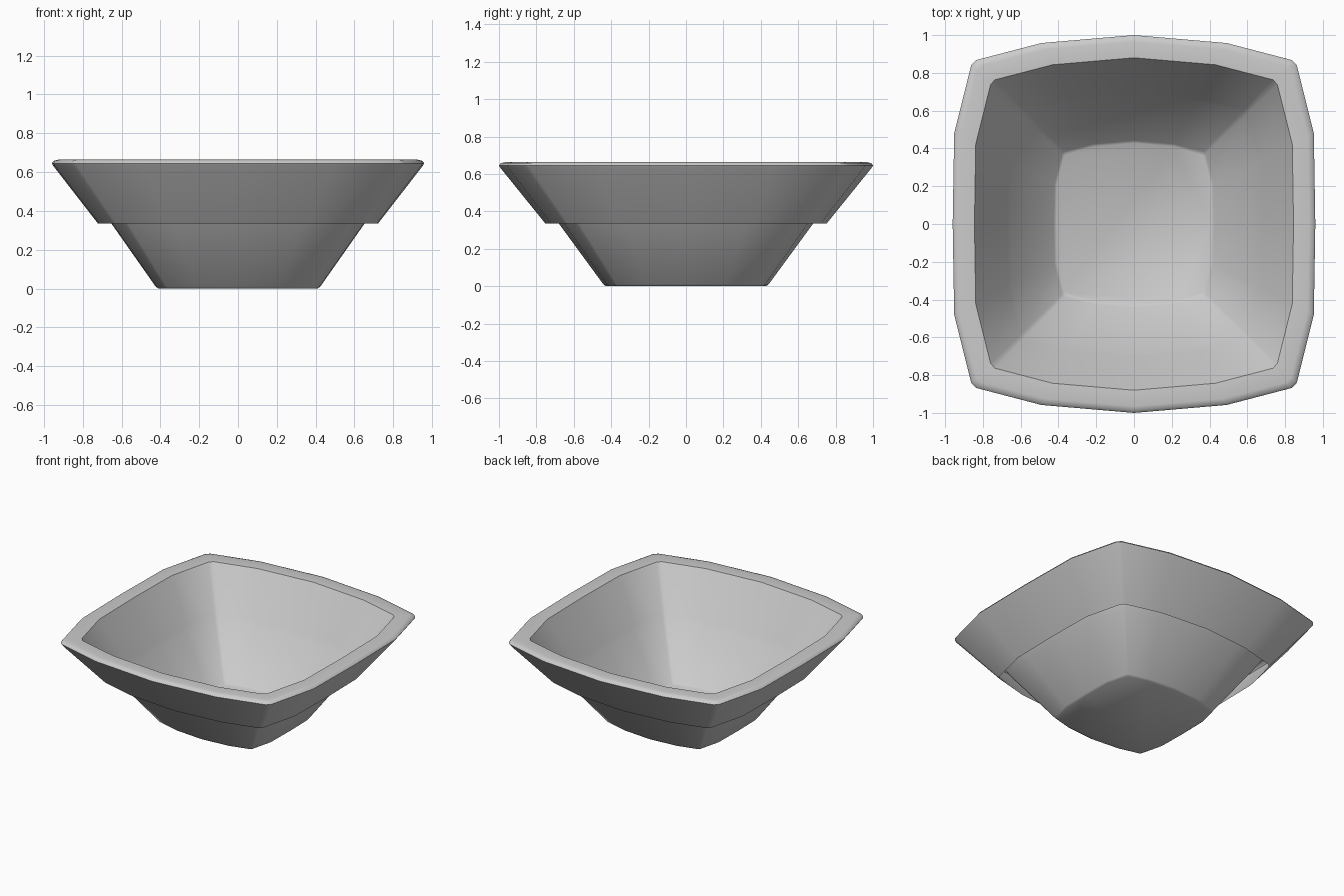
import bpy
import bmesh
import math

if "Cube" in bpy.data.objects:
    bpy.data.objects.remove(bpy.data.objects["Cube"], do_unlink=True)

# One plain ceramic colour
COLOUR = (0.6, 0.6, 0.6, 1.0)
ceramic = bpy.data.materials.new("grey ceramic")
ceramic.use_nodes = True
ceramic.diffuse_color = COLOUR
ceramic.node_tree.nodes["Principled BSDF"].inputs["Base Color"].default_value = COLOUR

# Bulging square outline: one quarter, mirrored to the full loop
QUARTER = [(0.96, 0), (0.952, 0.48), (0.862, 0.84), (0.835, 0.868), (0.49, 0.958), (0, 1)]
half = QUARTER + [(-x, y) for x, y in reversed(QUARTER[:-1])]
OUTLINE = half + [(x, -y) for x, y in reversed(half[1:-1])]


def loft(name, profile, floor=False):
    """Stack scaled copies of the outline, profile = (scale, height)."""
    bm = bmesh.new()
    rings = [[bm.verts.new((x * s, y * s, z)) for x, y in OUTLINE] for s, z in profile]
    n = len(OUTLINE)
    for a, b in zip(rings, rings[1:]):
        for i in range(n):
            j = (i + 1) % n
            bm.faces.new((a[i], a[j], b[j], b[i]))
    if floor:
        bm.faces.new(list(reversed(rings[0])))
    mesh = bpy.data.meshes.new(name)
    bm.to_mesh(mesh)
    bm.free()
    mesh.materials.append(ceramic)
    obj = bpy.data.objects.new(name, mesh)
    bpy.context.collection.objects.link(obj)
    bpy.ops.object.select_all(action='DESELECT')
    obj.select_set(True)
    bpy.context.view_layer.objects.active = obj
    bpy.ops.object.shade_smooth_by_angle(angle=math.radians(45))
    return obj


# Thin basin from the floor to the inner lip
loft("basin", [(0.428, 0), (0.442, 0.01), (0.68, 0.335), (0.70, 0.365), (0.88, 0.66)], floor=True)

# Hollow outer skirt, open underneath, turning over into the flat rim
loft("rim_skirt", [(0.752, 0.335), (0.992, 0.632), (1.0, 0.645), (0.99, 0.658),
                   (0.965, 0.664), (0.88, 0.66)])
